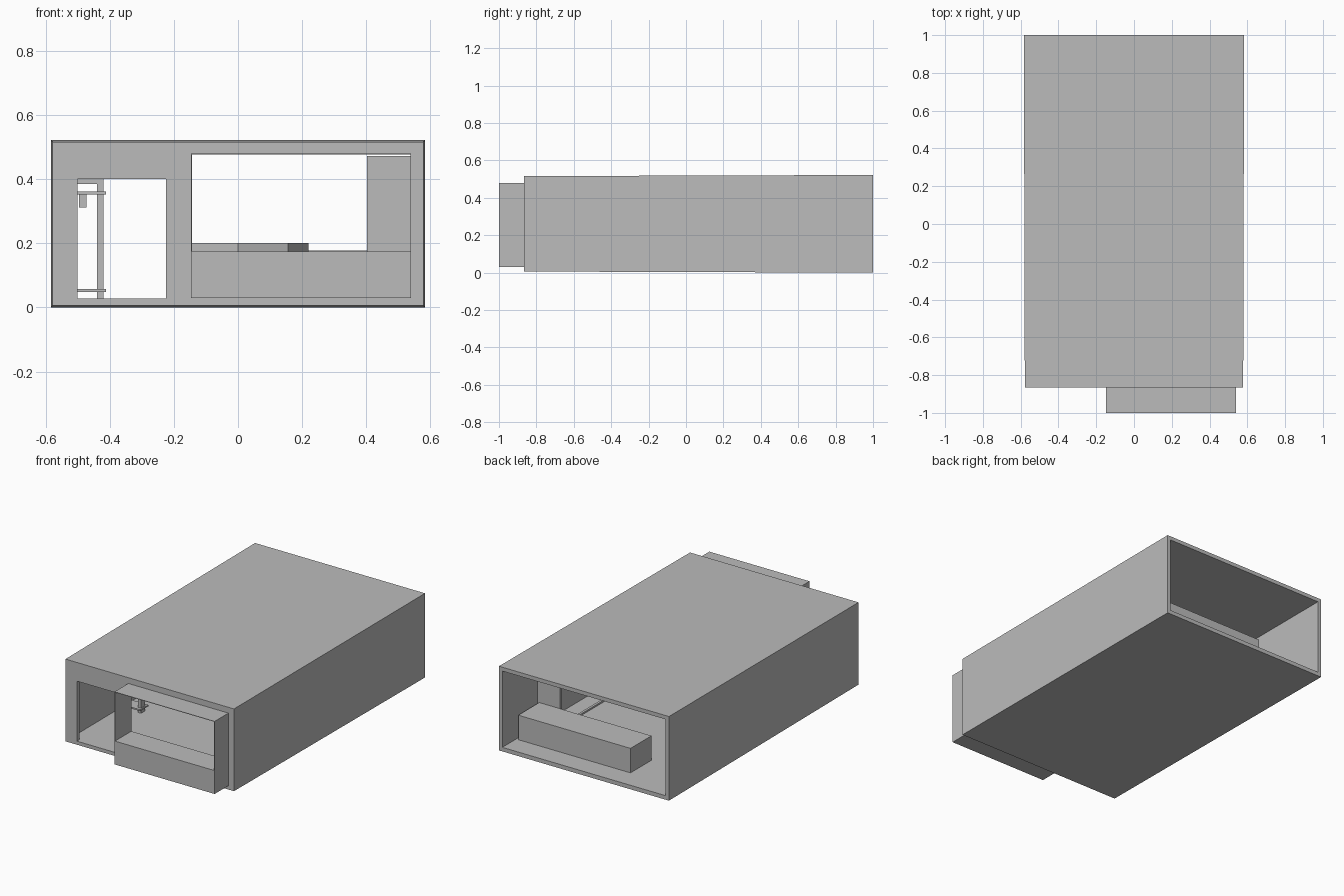
import bpy, bmesh, math

if "Cube" in bpy.data.objects:
    bpy.data.objects.remove(bpy.data.objects["Cube"])

# single flat grey for the whole model
grey = bpy.data.materials.new("plain_grey")
grey.diffuse_color = (0.5, 0.5, 0.5, 1)
grey.use_nodes = True
grey.node_tree.nodes["Principled BSDF"].inputs["Base Color"].default_value = grey.diffuse_color


def finish(name, bm):
    bmesh.ops.recalc_face_normals(bm, faces=bm.faces)
    me = bpy.data.meshes.new(name)
    bm.to_mesh(me)
    bm.free()
    me.materials.append(grey)
    ob = bpy.data.objects.new(name, me)
    bpy.context.collection.objects.link(ob)
    return ob


def box(name, x, y, z):
    bm = bmesh.new()
    bmesh.ops.create_cube(bm, size=1)
    for v in bm.verts:
        v.co = [r[0] if c < 0 else r[1] for c, r in zip(v.co, (x, y, z))]
    return finish(name, bm)


def rect(bm, x, z, y):
    return [bm.verts.new((a, y, b)) for a, b in
            ((x[0], z[0]), (x[1], z[0]), (x[1], z[1]), (x[0], z[1]))]


def bridge(bm, a, b):
    for i in range(4):
        j = (i + 1) % 4
        bm.faces.new((a[i], a[j], b[j], b[i]))


FRONT, BACK, INNER = -0.865, 1.0, -0.84

# slightly tapered shell, open at the front and at the back
bm = bmesh.new()
out_f = rect(bm, (-0.578, 0.578), (0.006, 0.516), FRONT)
out_b = rect(bm, (-0.583, 0.583), (0.0, 0.522), BACK)
in_b = rect(bm, (-0.56, 0.56), (0.025, 0.498), BACK)
in_f = rect(bm, (-0.556, 0.556), (0.025, 0.494), FRONT)
for a, b in ((out_f, out_b), (out_b, in_b), (in_b, in_f), (in_f, out_f)):
    bridge(bm, a, b)
finish("room_shell", bm)

# front wall pieces around the door and the bay window
for name, x, z in (
        ("front_wall_left", (-0.56, -0.5), (0.02, 0.5)),
        ("front_wall_middle", (-0.225, -0.147), (0.02, 0.5)),
        ("front_wall_right", (0.54, 0.56), (0.02, 0.5)),
        ("door_header", (-0.5, -0.225), (0.4, 0.5)),
        ("door_sill", (-0.5, -0.225), (0.02, 0.028)),
        ("window_header", (-0.147, 0.54), (0.48, 0.5)),
        ("window_sill", (-0.147, 0.54), (0.02, 0.03))):
    box(name, x, (FRONT, INNER), z)

# bay window: thin sides and top over a solid bench
T = 0.003
box("bay_bench", (-0.147, 0.54), (-1.0, INNER), (0.03, 0.175))
box("bay_top", (-0.147, 0.54), (-1.0, INNER), (0.48 - T, 0.48))
box("bay_left", (-0.147, -0.147 + T), (-1.0, INNER), (0.175, 0.48))
box("bay_right", (0.54 - T, 0.54), (-1.0, INNER), (0.175, 0.48))

# rear bench and the upright panel beside it
box("rear_bench", (-0.225, 0.545), (0.66, 0.865), (0.025, 0.177))
box("rear_panel", (0.402, 0.558), (0.64, 0.66), (0.025, 0.472))

# low rail on the floor along the right wall
box("floor_rail", (0.44, 0.455), (0.1, 0.64), (0.025, 0.035))

# open rack by the left wall
box("rack_post", (-0.44, -0.42), (-0.35, -0.31), (0.025, 0.4))
box("rack_top", (-0.557, -0.44), (-0.35, -0.31), (0.385, 0.4))
for name, z in (("rack_upper_shelf", 0.352), ("rack_lower_shelf", 0.048)):
    box(name, (-0.557, -0.412), (-0.37, -0.29), (z, z + 0.009))
box("rack_bracket", (-0.495, -0.472), (-0.35, -0.31), (0.312, 0.352))

# eight-sided table on a central leg
for name, r, z0, z1 in (("table_top", 0.22, 0.17, 0.2), ("table_leg", 0.04, 0.025, 0.17)):
    bm = bmesh.new()
    ring = [bm.verts.new((r * math.cos(i * math.pi / 4), r * math.sin(i * math.pi / 4), z0))
            for i in range(8)]
    base = bm.faces.new(ring)
    res = bmesh.ops.extrude_face_region(bm, geom=[base], use_keep_orig=True)
    for v in res["geom"]:
        if isinstance(v, bmesh.types.BMVert):
            v.co.z = z1
    finish(name, bm)
